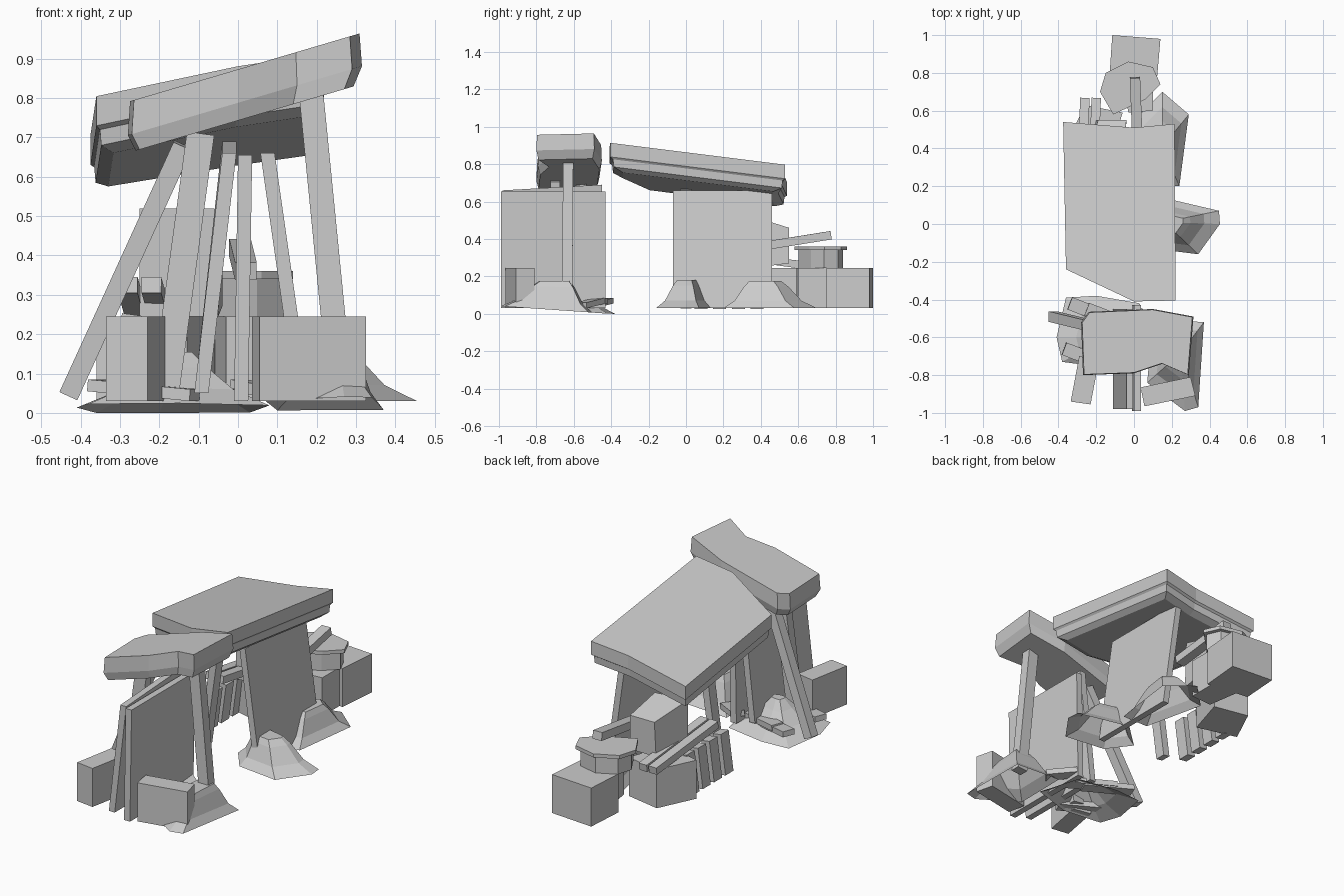
import bpy, bmesh, math
from mathutils import Vector

if "Cube" in bpy.data.objects:
    bpy.data.objects.remove(bpy.data.objects["Cube"])


def loft(name, rings, bottom=True):
    """Skin a stack of equal-length rings, lowest first."""
    bm = bmesh.new()
    vs = [[bm.verts.new(p) for p in r] for r in rings]
    n = len(rings[0])
    for a, b in zip(vs, vs[1:]):
        for i in range(n):
            j = (i + 1) % n
            bm.faces.new((a[i], a[j], b[j], b[i]))
    bm.faces.new(vs[-1])
    if bottom:
        bm.faces.new(vs[0][::-1])
    bmesh.ops.recalc_face_normals(bm, faces=bm.faces)
    me = bpy.data.meshes.new(name)
    bm.to_mesh(me)
    bm.free()
    ob = bpy.data.objects.new(name, me)
    bpy.context.collection.objects.link(ob)
    return ob


def prism(name, pts, z0, z1):
    return loft(name, [[(x, y, z) for x, y in pts] for z in (z0, z1)])


def wall(name, xb, xt, y0, y1, z0, z1, t, z_back=None):
    """Thin upright slab leaning sideways from xb (foot) to xt (head)."""
    h, zb = t / 2, z_back or z1
    ring = lambda x, za, zc: [(x - h, y0, za), (x + h, y0, za), (x + h, y1, zc), (x - h, y1, zc)]
    return loft(name, [ring(xb, z0, z0), ring(xt, z1, zb)])


def beam(name, p, q, w, d):
    """Square bar between two points, w across and d deep."""
    p, q = Vector(p), Vector(q)
    a = (q - p).normalized()
    ref = Vector((0, 1, 0)) if abs(a.z) > 0.6 else Vector((0, 0, 1))
    u = a.cross(ref).normalized() * w / 2
    v = a.cross(u).normalized() * d / 2
    return loft(name, [[c - u - v, c + u - v, c + u + v, c - u + v] for c in (p, q)])


def slab(name, outline, plane, layers):
    """Tilted stone slab; layers are (inset scale, depth below the plane)."""
    z0, sx, sy = plane
    cx = sum(p[0] for p in outline) / len(outline)
    cy = sum(p[1] for p in outline) / len(outline)
    rings = []
    for s, d in layers:
        pts = [(cx + (x - cx) * s, cy + (y - cy) * s) for x, y in outline]
        rings.append([(x, y, z0 + sx * x + sy * y - d) for x, y in pts])
    return loft(name, rings)


def mound(name, base, peak, z=lambda y: 0.03, steps=((1, 0), (0.72, 0.27), (0.47, 0.8), (0.34, 1))):
    """Faceted earth heap, open underneath."""
    px, py, pz = peak
    rings = []
    for s, h in steps:
        ring = []
        for x, y in base:
            b = z(y)
            ring.append((px + (x - px) * s, py + (y - py) * s, b + (pz - b) * h))
        rings.append(ring)
    return loft(name, rings, bottom=False)


# roof slabs
slab("main_roof_slab",
     [(-0.36, -0.24), (0.0, -0.41), (0.22, -0.405), (0.215, 0.53), (0.0, 0.51), (-0.375, 0.54)],
     (0.83, 0.153, -0.124), [(0.86, 0.145), (0.96, 0.125), (0.97, 0.085), (1.0, 0.075), (1.0, 0)])
slab("front_roof_slab",
     [(-0.27, -0.8), (0.0, -0.79), (0.15, -0.74), (0.29, -0.8), (0.315, -0.49),
      (0.1, -0.45), (-0.24, -0.465), (-0.28, -0.52)],
     (0.873, 0.295, 0), [(0.93, 0.13), (1.0, 0.085), (0.98, 0)])

# upright wall slabs
wall("front_wall", 0.008, 0.018, -0.99, -0.43, 0.03, 0.655, 0.036)
wall("front_wall_inner", -0.093, -0.022, -0.98, -0.45, 0.05, 0.66, 0.036, 0.69)
wall("right_wall", 0.165, 0.075, -0.07, 0.46, 0.03, 0.66, 0.036)

# leaning posts
beam("right_post", (0.26, -0.635, 0.06), (0.185, -0.63, 0.82), 0.062, 0.055)
beam("left_post", (-0.43, -0.49, 0.045), (-0.14, -0.56, 0.68), 0.05, 0.055)
beam("middle_post", (-0.185, -0.7, 0.05), (-0.095, -0.7, 0.71), 0.07, 0.05)
beam("inner_post", (-0.2, 0.0, 0.03), (-0.11, 0.0, 0.665), 0.04, 0.06)

# earth heaps
slope = lambda y: max(0, 0.04 - (y + 0.98) * 0.07)
mound("side_mound", [(0.45, 0.07), (0.455, 0.0), (0.34, -0.16), (0.1, -0.13), (0.0, 0.0), (0.15, 0.14)],
      (0.16, 0.01, 0.18))
mound("rear_side_mound", [(0.29, 0.58), (0.24, 0.2), (0.08, 0.2), (0.0, 0.55), (0.15, 0.7)],
      (0.15, 0.41, 0.175))
mound("front_right_mound", [(0.07, -0.84), (0.27, -0.99), (0.34, -0.97), (0.37, -0.52), (0.1, -0.5)],
      (0.25, -0.68, 0.175), slope)
mound("front_left_mound", [(-0.41, -0.6), (-0.38, -0.73), (-0.15, -0.76), (0.08, -0.68),
      (0.03, -0.42), (-0.2, -0.38), (-0.36, -0.39)], (-0.15, -0.6, 0.155), slope,
      ((1, 0), (0.6, 0.3), (0.32, 0.7), (0.14, 1)))

# front stone blocks
prism("front_left_block", [(-0.335, -0.94), (-0.23, -0.955), (-0.185, -0.72), (-0.29, -0.7)], 0.03, 0.245)
prism("front_right_block", [(0.055, -0.965), (0.325, -0.91), (0.3, -0.81), (0.035, -0.865)], 0.03, 0.245)

# rear stone blocks
prism("rear_block", [(-0.13, 0.78), (0.12, 0.75), (0.14, 0.98), (-0.115, 1.0)], 0.03, 0.245)
prism("rear_inner_block", [(-0.03, 0.59), (0.1, 0.6), (0.1, 0.78), (-0.06, 0.78)], 0.03, 0.245)
prism("rear_left_block", [(-0.36, 0.42), (-0.13, 0.36), (-0.06, 0.59), (-0.26, 0.63)], 0.03, 0.245)
hexa = [(-0.18, 0.7), (-0.11, 0.58), (0.06, 0.66), (0.14, 0.74), (0.1, 0.83), (-0.03, 0.86), (-0.15, 0.8)]
prism("rear_stone", [(-0.02 + (x + 0.02) * 0.85, 0.72 + (y - 0.72) * 0.85) for x, y in hexa], 0.245, 0.34)
prism("rear_stone_cap", hexa, 0.34, 0.36)
loft("tall_rear_block", [[(-0.25, 0.34, 0.245), (-0.05, 0.36, 0.245), (-0.04, 0.55, 0.27), (-0.2, 0.55, 0.27)],
                         [(-0.25, 0.34, 0.52), (-0.06, 0.36, 0.52), (-0.04, 0.55, 0.46), (-0.19, 0.55, 0.46)]])

# short upright slats along the left side
for i in range(4):
    y = 0.08 + i * 0.1
    beam(f"left_slat_{i}", (-0.3, y, 0.03), (-0.27, y, 0.25), 0.05, 0.07)

# loose planks
beam("rear_top_plank", (0.02, 0.4, 0.36), (0.005, 0.775, 0.42), 0.055, 0.045)
for i, x in enumerate((-0.26, -0.2)):
    beam(f"rear_loose_plank_{i}", (x, 0.665, 0.255), (x - 0.02, 0.15, 0.325), 0.05, 0.04)
for i, (x, y) in enumerate(((-0.34, -0.42), (-0.37, -0.66), (-0.25, -0.45), (0.0, -0.46))):
    beam(f"front_loose_plank_{i}", (x, y, 0.07), (x + 0.26 - 0.12 * (i == 3), y - 0.1, 0.045), 0.07, 0.03)
